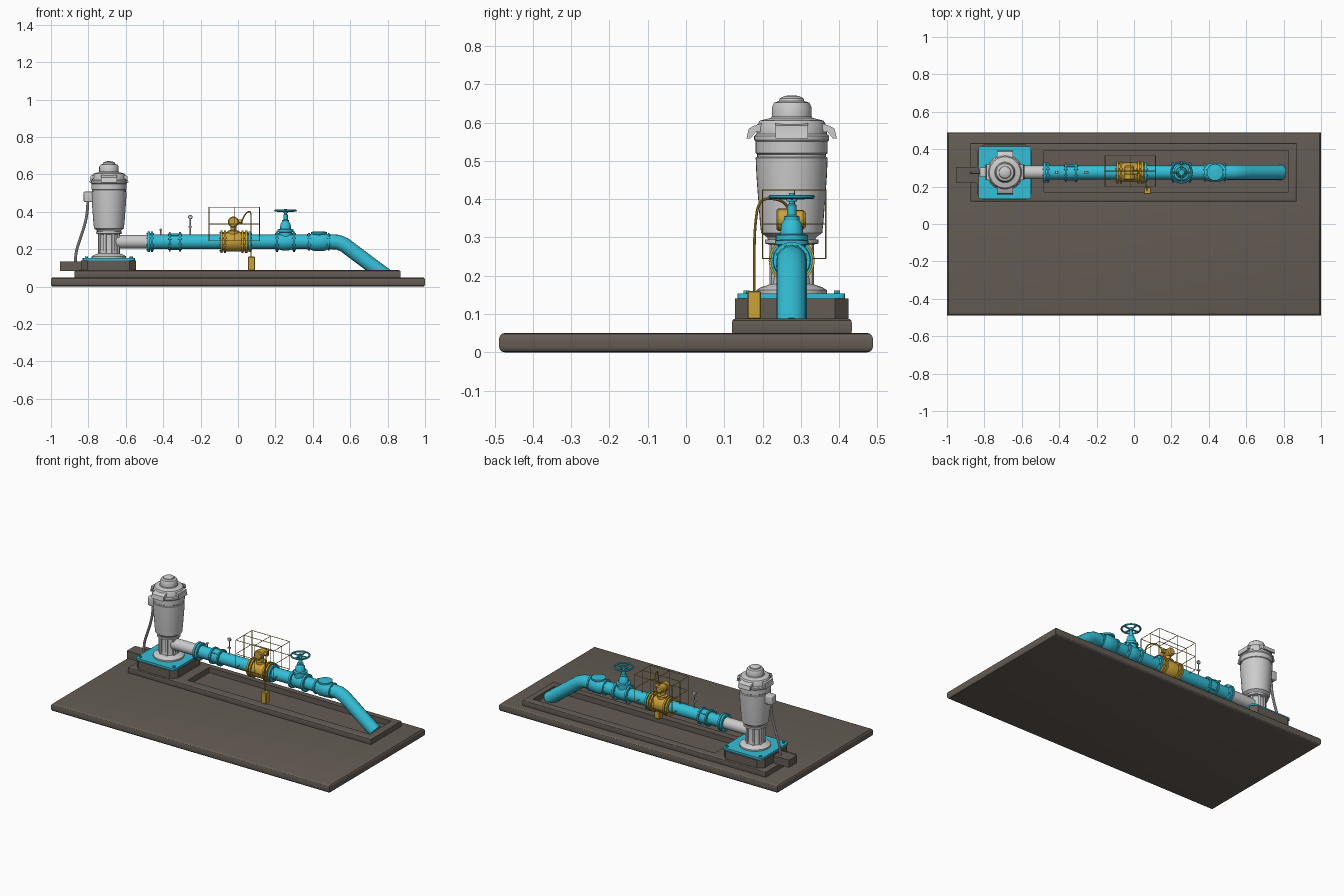
import bpy, bmesh
from math import pi, cos, sin
from mathutils import Matrix, Vector

if "Cube" in bpy.data.objects:
    bpy.data.objects.remove(bpy.data.objects["Cube"])


def material(name, rgb):
    m = bpy.data.materials.new(name)
    m.use_nodes = True
    m.diffuse_color = (*rgb, 1)
    m.node_tree.nodes["Principled BSDF"].inputs["Base Color"].default_value = (*rgb, 1)
    return m


CONCRETE = material("brown concrete", (0.13, 0.108, 0.09))
BLUE = material("pipe blue", (0.035, 0.52, 0.68))
GREY = material("light grey", (0.6, 0.6, 0.6))
GOLD = material("gold yellow", (0.6, 0.36, 0.04))

PY, PZ = 0.276, 0.24          # pipe centre line
MX = -0.69                    # motor centre
AXES = {"z": Matrix(), "x": Matrix.Rotation(pi / 2, 4, "Y"), "y": Matrix.Rotation(-pi / 2, 4, "X")}


def finish(name, bm, mat):
    bmesh.ops.recalc_face_normals(bm, faces=bm.faces)
    me = bpy.data.meshes.new(name)
    bm.to_mesh(me)
    bm.free()
    ob = bpy.data.objects.new(name, me)
    bpy.context.collection.objects.link(ob)
    me.materials.append(mat)
    return ob


def add_lathe(bm, profile, loc, axis="z", n=32):
    """Revolve (radius, distance) pairs about an axis through loc."""
    mx = Matrix.Translation(loc) @ AXES[axis]
    rings = [[bm.verts.new(mx @ Vector((r * cos(2 * pi * i / n), r * sin(2 * pi * i / n), h)))
              for i in range(n)] for r, h in profile]
    for a, b in zip(rings, rings[1:]):
        for i in range(n):
            bm.faces.new((a[i], a[(i + 1) % n], b[(i + 1) % n], b[i]))
    bm.faces.new(rings[0])
    bm.faces.new(rings[-1])


def lathe(name, profile, loc, mat, axis="z", n=32):
    bm = bmesh.new()
    add_lathe(bm, profile, loc, axis, n)
    return finish(name, bm, mat)


def box(name, lo, hi, mat, bevel=0, edges="all", segments=3):
    bm = bmesh.new()
    lo, hi = Vector(lo), Vector(hi)
    bmesh.ops.create_cube(bm, size=1, matrix=Matrix.Translation((lo + hi) / 2) @ Matrix.Diagonal((*(hi - lo), 1)))
    if bevel:
        def upright(e):
            return abs(e.verts[0].co.z - e.verts[1].co.z) > 1e-5
        picked = [e for e in bm.edges if edges == "all" or upright(e) == (edges == "upright")]
        bmesh.ops.bevel(bm, geom=picked, offset=bevel, segments=segments, affect="EDGES", profile=0.5)
    return finish(name, bm, mat)


def tube(name, paths, radius, mat, smooth=False, res=3, cyclic=False):
    """Round bars along one or more point paths."""
    cu = bpy.data.curves.new(name, "CURVE")
    cu.dimensions = "3D"
    cu.bevel_depth, cu.bevel_resolution, cu.use_fill_caps = radius, res, True
    cu.resolution_u = 6
    for path in paths:
        sp = cu.splines.new("NURBS" if smooth else "POLY")
        sp.points.add(len(path) - 1)
        for p, co in zip(sp.points, path):
            p.co = (*co, 1)
        sp.use_cyclic_u = cyclic
        if smooth:
            sp.order_u, sp.use_endpoint_u = 3, True
    ob = bpy.data.objects.new(name, cu)
    bpy.context.collection.objects.link(ob)
    cu.materials.append(mat)
    bpy.ops.object.select_all(action="DESELECT")
    ob.select_set(True)
    bpy.context.view_layer.objects.active = ob
    bpy.ops.object.convert(target="MESH")


def flange(name, x, r, width, mat, bolts=8):
    """Bolted ring on the main pipe."""
    bm = bmesh.new()
    add_lathe(bm, [(r, -width / 2), (r, width / 2)], (x, PY, PZ), "x")
    for i in range(bolts):
        a = 2 * pi * (i + 0.5) / bolts
        at = (x, PY + (r - 0.008) * cos(a), PZ + (r - 0.008) * sin(a))
        add_lathe(bm, [(0.004, -width / 2 - 0.005), (0.004, width / 2 + 0.005)], at, "x", 6)
    return finish(name, bm, mat)


# Ground slab and plinth with its sunken trench
box("ground_slab", (-1, -0.488, 0), (1, 0.488, 0.05), CONCRETE, 0.014, "level")
plinth = box("plinth", (-0.875, 0.12, 0.045), (0.87, 0.433, 0.088), CONCRETE, 0.01, "level")
cutter = box("trench_cutter", (-0.48, 0.172, 0.053), (0.825, 0.39, 0.2), CONCRETE)
cutter.hide_render = True
cutter.hide_set(True)
cut = plinth.modifiers.new("trench", "BOOLEAN")
cut.operation, cut.object, cut.solver = "DIFFERENCE", cutter, "EXACT"
bpy.context.view_layer.objects.active = plinth
bpy.ops.object.modifier_apply(modifier="trench")
bpy.data.objects.remove(cutter)

# Motor footing
box("motor_footing", (-0.84, 0.128, 0.085), (-0.545, 0.424, 0.14), CONCRETE, 0.035, "upright", 1)
box("conduit_block", (-0.952, 0.22, 0.085), (-0.835, 0.305, 0.134), CONCRETE)
box("base_plate", (-0.832, 0.135, 0.14), (-0.55, 0.415, 0.153), BLUE, 0.012, "upright")
bm = bmesh.new()
for sx in (-1, 1):
    for sy in (-1, 1):
        add_lathe(bm, [(0.009, 0.15), (0.009, 0.161)], (MX + sx * 0.12, PY + sy * 0.118, 0), n=6)
finish("plate_bolts", bm, BLUE)

# Discharge column under the motor
lathe("discharge_column", [(0.092, 0.15), (0.092, 0.162), (0.08, 0.17), (0.056, 0.178), (0.052, 0.2),
                           (0.052, 0.28), (0.07, 0.284), (0.07, 0.295)], (MX, PY, 0), GREY)
bm = bmesh.new()
for i in range(8):
    a = 2 * pi * (i + 0.5) / 8
    mx = Matrix.Translation((MX, PY, 0.23)) @ Matrix.Rotation(a, 4, "Z") @ Matrix.Translation((0.05, 0, 0))
    bmesh.ops.create_cube(bm, size=1, matrix=mx @ Matrix.Diagonal((0.02, 0.014, 0.115, 1)))
finish("column_ribs", bm, GREY)

# Motor housing
lathe("motor_body", [(0.06, 0.288), (0.064, 0.3), (0.08, 0.312), (0.083, 0.34), (0.092, 0.46), (0.094, 0.508),
                     (0.09, 0.51), (0.09, 0.517), (0.094, 0.52), (0.094, 0.55), (0.098, 0.555), (0.098, 0.565),
                     (0.092, 0.57), (0.091, 0.592), (0.083, 0.605), (0.055, 0.612), (0.052, 0.616),
                     (0.052, 0.64), (0.046, 0.652), (0.033, 0.656), (0.031, 0.663), (0.02, 0.669),
                     (0.006, 0.671)], (MX, PY, 0), GREY, n=40)
bm = bmesh.new()
for i in range(4):
    # Vent hoods flaring out of the motor head
    reach = 0.118 if i % 2 else 0.104
    mx = Matrix.Translation((MX, PY, 0)) @ Matrix.Rotation(i * pi / 2, 4, "Z")
    section = [(0.07, 0.6), (0.098, 0.592), (reach - 0.006, 0.584), (reach, 0.558), (reach - 0.01, 0.558),
               (0.094, 0.575), (0.07, 0.575)]
    sides = [[bm.verts.new(mx @ Vector((r, s * 0.042, z))) for r, z in section] for s in (-1, 1)]
    for j in range(len(section)):
        k = (j + 1) % len(section)
        bm.faces.new((sides[0][j], sides[0][k], sides[1][k], sides[1][j]))
    bm.faces.new(sides[0])
    bm.faces.new(sides[1])
finish("vent_hoods", bm, GREY)

# Wiring box and conduit
box("wiring_box", (-0.825, 0.25, 0.452), (-0.77, 0.302, 0.508), GREY, 0.006)
tube("conduit", [[(-0.803, PY, 0.455), (-0.805, PY, 0.39), (-0.825, PY, 0.31), (-0.85, PY, 0.24),
                  (-0.868, PY, 0.18), (-0.87, PY, 0.13)]], 0.008, GREY, smooth=True)

# Main pipe run
lathe("outlet_pipe", [(0.036, -0.68), (0.036, -0.47)], (0, PY, PZ), GREY, "x")
lathe("main_pipe", [(0.038, -0.47), (0.038, 0.4)], (0, PY, PZ), BLUE, "x")
tube("down_pipe", [[(0.38, PY, PZ), (0.5, PY, PZ), (0.535, PY, 0.238), (0.57, PY, 0.223), (0.6, PY, 0.2),
                    (0.7, PY, 0.125), (0.79, PY, 0.058)]], 0.04, BLUE, res=6)
for i, (x, r, w) in enumerate([(-0.477, 0.055, 0.012), (-0.46, 0.055, 0.012), (-0.365, 0.052, 0.009),
                               (-0.31, 0.052, 0.009), (0.063, 0.055, 0.012), (0.208, 0.055, 0.012),
                               (0.3, 0.055, 0.012), (0.38, 0.048, 0.01), (0.485, 0.048, 0.01)]):
    flange(f"pipe_flange_{i + 1}", x, r, w, BLUE)
lathe("coupling_sleeve", [(0.043, -0.365), (0.043, -0.31)], (0, PY, PZ), BLUE, "x")
tube("coupling_rods", [[(-0.375, PY + 0.046 * cos(a), PZ + 0.046 * sin(a)),
                        (-0.3, PY + 0.046 * cos(a), PZ + 0.046 * sin(a))]
                       for a in [pi / 4 + k * pi / 2 for k in range(4)]], 0.003, BLUE)

# Pressure gauges on stems
for name, x, top, r in (("tall_gauge", -0.255, 0.372, 0.012), ("short_gauge", -0.413, 0.305, 0.007)):
    tube(name + "_stem", [[(x, PY, PZ), (x, PY, top)]], 0.003, GREY)
    lathe(name, [(r * 0.8, -0.007), (r, -0.004), (r, 0.004), (r * 0.8, 0.007)], (x, PY, top), GREY, "y", 16)
box("gauge_cock", (-0.264, PY - 0.006, 0.315), (-0.246, PY + 0.006, 0.323), GREY)

# Flow meter
lathe("meter_body", [(0.045, -0.09), (0.045, -0.072), (0.052, -0.06), (0.052, 0.015), (0.045, 0.028),
                     (0.045, 0.045)], (0, PY, PZ), GOLD, "x")
for i, x in enumerate((-0.088, -0.07, 0.025, 0.044)):
    flange(f"meter_flange_{i + 1}", x, 0.06, 0.011, GOLD)
lathe("meter_neck", [(0.032, 0.28), (0.032, 0.298), (0.016, 0.302), (0.016, 0.33)], (-0.025, PY, 0), GOLD, n=20)
lathe("meter_head", [(0.024, -0.04), (0.029, -0.036), (0.029, -0.012), (0.025, -0.008), (0.025, 0.03),
                     (0.018, 0.038)], (-0.025, PY, 0.346), GOLD, "y", 24)
lathe("meter_gland", [(0.012, -0.01), (0.012, 0.03), (0.008, 0.034)], (-0.01, PY, 0.348), GOLD, "x", 12)
tube("meter_cable", [[(0.02, PY, 0.348), (0.035, 0.268, 0.385), (0.055, 0.235, 0.402), (0.07, 0.19, 0.4),
                      (0.07, 0.18, 0.33), (0.07, 0.178, 0.26), (0.07, 0.178, 0.15)]], 0.0035, GOLD, smooth=True)
box("cable_box", (0.053, 0.16, 0.087), (0.09, 0.196, 0.16), GOLD, 0.003, segments=1)

# Wire cage around the meter
xs, ys, zs = (-0.155, -0.02, 0.115), (0.2, 0.283, 0.365), (0.245, 0.335, 0.424)
bars = []
for x in xs:
    for y in ys:
        if (x, y) != (xs[1], ys[1]):
            bars.append([(x, y, zs[0]), (x, y, zs[2])])
for z in zs:
    bars += [[(xs[0], y, z), (xs[2], y, z)] for y in ys if y != ys[1] or z == zs[2]]
    bars += [[(x, ys[0], z), (x, ys[2], z)] for x in xs if x != xs[1] or z == zs[2]]
tube("meter_cage", bars, 0.0018, GOLD, res=1)

# Gate valve with handwheel
VX = 0.254
lathe("valve_body", [(0.04, -0.046), (0.04, -0.036), (0.046, -0.02), (0.046, 0.02), (0.04, 0.036),
                     (0.04, 0.046)], (VX, PY, PZ), BLUE, "x")
lathe("valve_bonnet", [(0.036, 0.25), (0.036, 0.29), (0.042, 0.292), (0.042, 0.306), (0.03, 0.309),
                       (0.027, 0.335), (0.02, 0.345), (0.02, 0.354), (0.012, 0.358), (0.012, 0.385),
                       (0.007, 0.388), (0.007, 0.416)], (VX, PY, 0), BLUE, n=24)
rim = [(VX + 0.055 * cos(2 * pi * i / 32), PY + 0.055 * sin(2 * pi * i / 32), 0.406) for i in range(32)]
tube("handwheel_rim", [rim], 0.0055, BLUE, cyclic=True)
tube("handwheel_spokes", [[(VX, PY, 0.402), rim[i]] for i in range(0, 32, 8)], 0.005, BLUE)
lathe("handwheel_hub", [(0.014, 0.394), (0.014, 0.41)], (VX, PY, 0), BLUE, n=16)

# Check valve
lathe("check_valve_body", [(0.04, -0.05), (0.05, -0.025), (0.05, 0.025), (0.04, 0.05)], (0.433, PY, PZ), BLUE, "x")
lathe("check_valve_cover", [(0.036, 0.25), (0.036, 0.279), (0.044, 0.281), (0.044, 0.292), (0.025, 0.295)],
      (0.433, PY, 0), BLUE, n=24)

# Smooth the round parts, keep edges crisp
bpy.ops.object.select_all(action="DESELECT")
for ob in bpy.context.collection.objects:
    if ob.type == "MESH":
        ob.select_set(True)
        bpy.context.view_layer.objects.active = ob
bpy.ops.object.shade_smooth_by_angle(angle=pi / 6)
